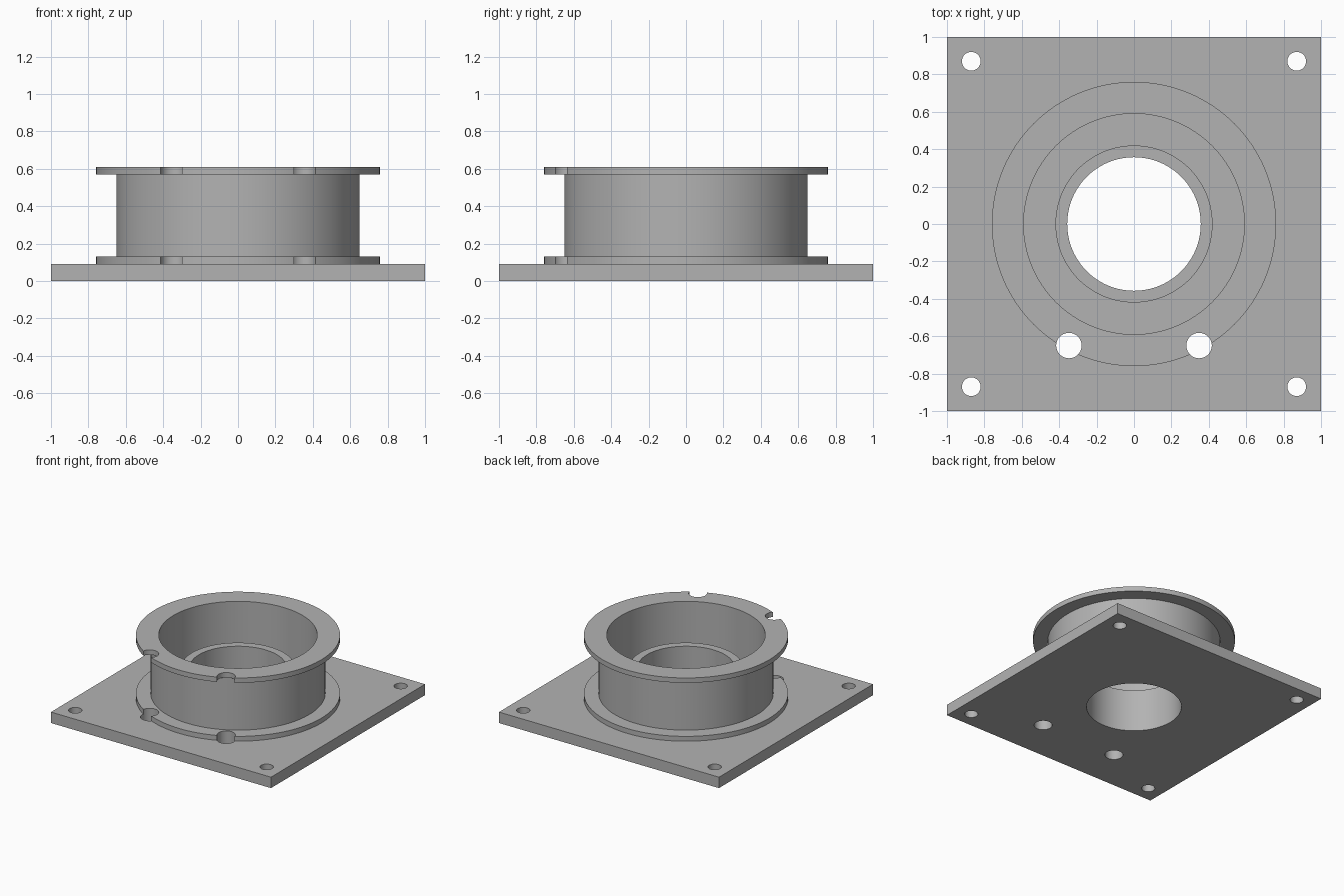
import bpy, bmesh, math

SEGMENTS = 128
PLATE_TOP = 0.09

if "Cube" in bpy.data.objects:
    bpy.data.objects.remove(bpy.data.objects["Cube"])

grey = bpy.data.materials.new("plain grey")
grey.use_nodes = True
colour = (0.45, 0.45, 0.45, 1)
grey.diffuse_color = colour
grey.node_tree.nodes["Principled BSDF"].inputs["Base Color"].default_value = colour


def add_object(name, bm):
    bmesh.ops.recalc_face_normals(bm, faces=bm.faces)
    mesh = bpy.data.meshes.new(name)
    bm.to_mesh(mesh)
    bm.free()
    mesh.materials.append(grey)
    obj = bpy.data.objects.new(name, mesh)
    bpy.context.collection.objects.link(obj)
    return obj


def lathe(name, profile):
    """Closed (radius, height) profile turned about z."""
    bm = bmesh.new()
    rings = []
    for i in range(SEGMENTS):
        a = math.tau * i / SEGMENTS
        rings.append([bm.verts.new((r * math.cos(a), r * math.sin(a), z)) for r, z in profile])
    n = len(profile)
    for i in range(SEGMENTS):
        a, b = rings[i], rings[(i + 1) % SEGMENTS]
        for j in range(n):
            k = (j + 1) % n
            bm.faces.new((a[j], b[j], b[k], a[k]))
    return add_object(name, bm)


def drill(obj, x, y, radius, sides=48):
    """Cut a vertical round hole right through an object."""
    bpy.ops.mesh.primitive_cylinder_add(vertices=sides, radius=radius, depth=3, location=(x, y, 0))
    cutter = bpy.context.object
    cutter.hide_render = True
    mod = obj.modifiers.new("hole", "BOOLEAN")
    mod.operation = "DIFFERENCE"
    mod.solver = "EXACT"
    mod.object = cutter
    bpy.context.view_layer.objects.active = obj
    bpy.ops.object.modifier_apply(modifier=mod.name)
    bpy.data.objects.remove(cutter)


# Square mounting plate
bm = bmesh.new()
bmesh.ops.create_cube(bm, size=1)
for v in bm.verts:
    v.co = (v.co.x * 2, v.co.y * 2, (v.co.z + 0.5) * PLATE_TOP)
plate = add_object("mounting_plate", bm)

# Flanged outer drum and the shorter inner collar
drum = lathe("flanged_drum", [
    (0.59, PLATE_TOP), (0.76, PLATE_TOP), (0.76, 0.13), (0.65, 0.13),
    (0.65, 0.57), (0.76, 0.57), (0.76, 0.61), (0.59, 0.61)])
collar = lathe("inner_collar", [
    (0.357, PLATE_TOP), (0.42, PLATE_TOP), (0.42, 0.35), (0.357, 0.35)])

# Central bore, corner screw holes, and the pair of holes notching the flanges
drill(plate, 0, 0, 0.357, SEGMENTS)
for sx in (-1, 1):
    for sy in (-1, 1):
        drill(plate, sx * 0.87, sy * 0.87, 0.05)
    for part in (plate, drum):
        drill(part, sx * 0.348, -0.65, 0.068)

# Smooth round walls, crisp edges
for obj in (plate, drum, collar):
    bpy.ops.object.select_all(action="DESELECT")
    obj.select_set(True)
    bpy.context.view_layer.objects.active = obj
    bpy.ops.object.shade_smooth_by_angle(angle=math.radians(30))
